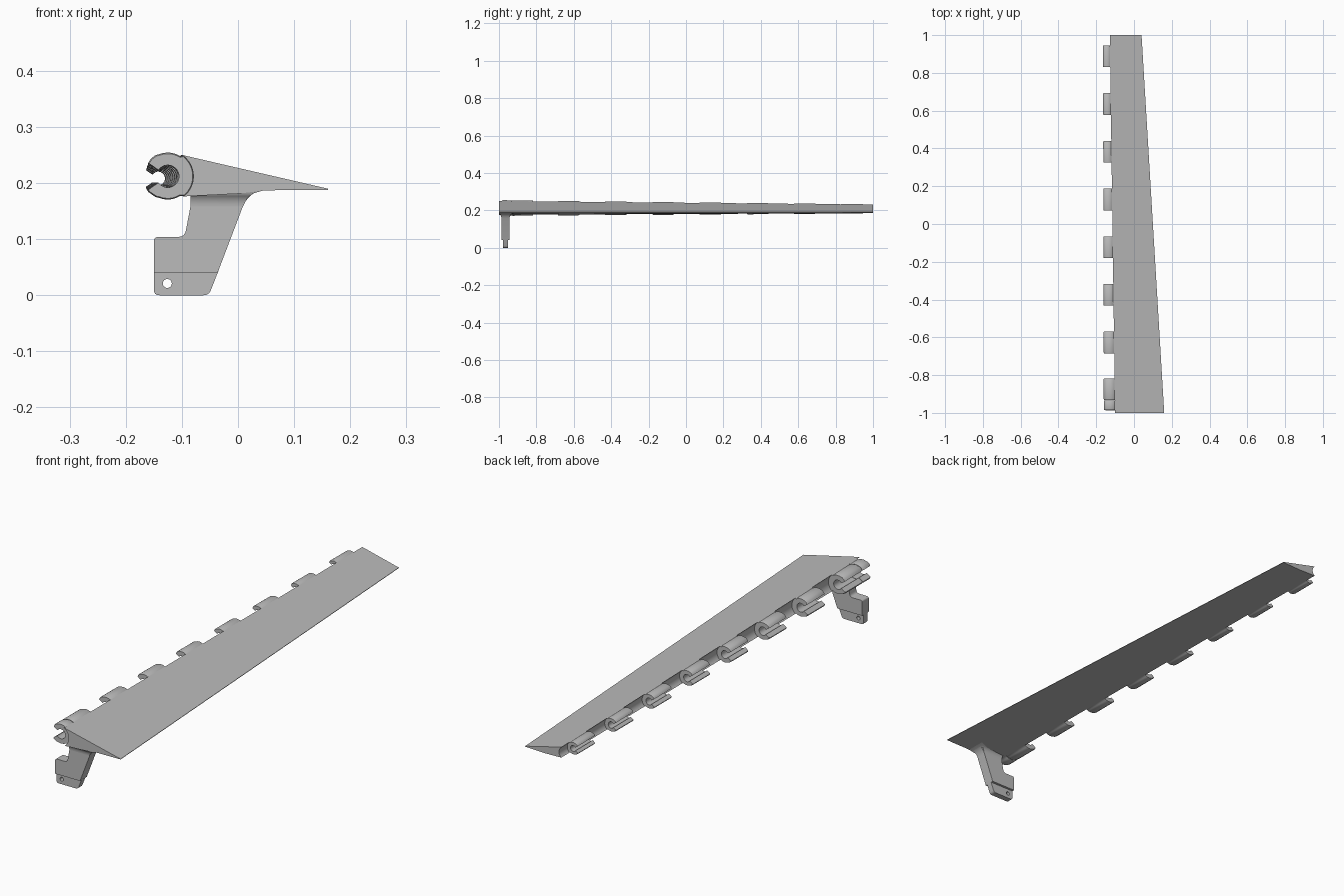
import bpy, bmesh, math
from mathutils import Vector

cube = bpy.data.objects.get("Cube")
if cube:
    bpy.data.objects.remove(cube, do_unlink=True)

grey = bpy.data.materials.new("plain_grey")
grey.use_nodes = True
grey.diffuse_color = (0.5, 0.5, 0.5, 1)
grey.node_tree.nodes["Principled BSDF"].inputs["Base Color"].default_value = (0.5, 0.5, 0.5, 1)


def lerp(a, b, t):
    return a + (b - a) * t


def arc(cx, cz, r, a0, a1, n):
    angles = [math.radians(lerp(a0, a1, i / n)) for i in range(n + 1)]
    return [(cx + r * math.cos(a), cz + r * math.sin(a)) for a in angles]


def loft(name, sections):
    """Skin a list of (y, [(x, z), ...]) sections and cap both ends."""
    bm = bmesh.new()
    rings = [[bm.verts.new((x, y, z)) for x, z in pts] for y, pts in sections]
    n = len(rings[0])
    for a, b in zip(rings, rings[1:]):
        for i in range(n):
            j = (i + 1) % n
            bm.faces.new((a[i], a[j], b[j], b[i]))
    bm.faces.new(rings[0])
    bm.faces.new(rings[-1][::-1])
    bmesh.ops.recalc_face_normals(bm, faces=bm.faces)
    mesh = bpy.data.meshes.new(name)
    bm.to_mesh(mesh)
    bm.free()
    obj = bpy.data.objects.new(name, mesh)
    mesh.materials.append(grey)
    bpy.context.collection.objects.link(obj)
    return obj


def smooth(obj):
    bpy.ops.object.select_all(action="DESELECT")
    obj.select_set(True)
    bpy.context.view_layer.objects.active = obj
    bpy.ops.object.shade_smooth_by_angle(angle=math.radians(30))


def hinge(y):
    """Hinge axis position and scale at a station along the span."""
    t = (y + 1) / 2
    return lerp(-0.125, -0.143, t), lerp(0.212, 0.208, t), lerp(1, 0.6, t)


# Tapered flap with a concave leading edge
def flap_section(y):
    t = (y + 1) / 2
    cx, cz, s = hinge(y)
    tail = lerp(0.16, 0.04, t)
    pts = arc(cx, cz, 0.0455 * s, 57, -52, 16)
    pts += [(lerp(0.0, -0.05, t), lerp(0.181, 0.185, t)),
            (lerp(0.05, -0.02, t), lerp(0.187, 0.186, t)),
            (tail, 0.188), (tail, 0.190)]
    return y, pts


smooth(loft("flap", [flap_section(-1), flap_section(1)]))


# Open C-shaped hinge clips
def clip_section(y, shrink=1.0):
    cx, cz, s = hinge(y)
    outer = [(-0.035, 0.024), (-0.030, 0.032), (-0.022, 0.038)]
    outer += arc(0, 0, 0.0425, 112, 57, 6) + arc(0, 0, 0.047, 52, -48, 10)
    outer += arc(0, 0, 0.0415, -57, -112, 6)
    outer += [(-0.022, -0.037), (-0.035, -0.028), (-0.035, -0.024)]
    inner = arc(0, 0, 0.020, -146, 146, 24)
    pts = [(x * shrink, z * shrink) for x, z in outer] + inner
    return y, [(cx + x * s, cz + z * s) for x, z in pts]


def clip(name, y0, y1):
    e = 0.005
    smooth(loft(name, [clip_section(y0, 0.95), clip_section(y0 + e),
                       clip_section(y1 - e), clip_section(y1, 0.95)]))


for i in range(8):
    y0 = -0.932 + 0.2517 * i if i == 0 else -0.685 + 0.2525 * (i - 1)
    clip(f"hinge_clip_{i + 1}", y0, y0 + 0.115)
clip("end_hinge_clip", -0.985, -0.934)


# Control horn: rounded plate outline
def rounded(corners):
    """Round each (x, z, radius) corner with a short curve."""
    pts = []
    for i, (x, z, r) in enumerate(corners):
        p = Vector((x, z))
        if r == 0:
            pts.append((x, z))
            continue
        a = p + (Vector(corners[i - 1][:2]) - p).normalized() * r
        b = p + (Vector(corners[(i + 1) % len(corners)][:2]) - p).normalized() * r
        for k in range(7):
            u = k / 6
            pts.append(tuple(a * (1 - u) ** 2 + p * 2 * u * (1 - u) + b * u ** 2))
    return pts


arm = rounded([(-0.150, 0.041, 0), (-0.036, 0.041, 0), (0.020, 0.188, 0.034),
               (0.060, 0.188, 0), (0.045, 0.194, 0), (-0.078, 0.194, 0), (-0.095, 0.104, 0.012),
               (-0.150, 0.104, 0.008)])
smooth(loft("horn_arm", [(-0.987, arm), (-0.943, arm)]))

tab = rounded([(-0.150, 0, 0.010), (-0.052, 0, 0.010), (-0.035, 0.043, 0), (-0.150, 0.043, 0)])
horn_tab = loft("horn_tab", [(-0.978, tab), (-0.953, tab)])

# Pin hole through the tab
hole = loft("pin_hole_cutter", [(y, arc(-0.126, 0.021, 0.008, 0, 345, 23)) for y in (-1.0, -0.9)])
cut = horn_tab.modifiers.new("pin_hole", "BOOLEAN")
cut.object = hole
cut.solver = "EXACT"
bpy.context.view_layer.objects.active = horn_tab
bpy.ops.object.modifier_apply(modifier=cut.name)
bpy.data.objects.remove(hole, do_unlink=True)
smooth(horn_tab)

# Flared root blending the horn into the flap, stacked from ellipse-free plates
bm = bmesh.new()
rings = []
for k in range(7):
    u = k / 6
    z = lerp(0.158, 0.186, u)
    flare = 0.024 * (1 - math.sqrt(max(0, 1 - u * u)))
    x0, x1 = -0.085, lerp(0.008, 0.018, u) + flare
    y0, y1 = max(-0.987 - flare, -0.999), -0.943 + flare
    rings.append([bm.verts.new(v) for v in ((x0, y0, z), (x1, y0, z), (x1, y1, z), (x0, y1, z))])
for a, b in zip(rings, rings[1:]):
    for i in range(4):
        j = (i + 1) % 4
        bm.faces.new((a[i], a[j], b[j], b[i]))
bm.faces.new(rings[0][::-1])
bm.faces.new(rings[-1])
bmesh.ops.recalc_face_normals(bm, faces=bm.faces)
mesh = bpy.data.meshes.new("horn_root")
bm.to_mesh(mesh)
bm.free()
mesh.materials.append(grey)
root = bpy.data.objects.new("horn_root", mesh)
bpy.context.collection.objects.link(root)
smooth(root)
